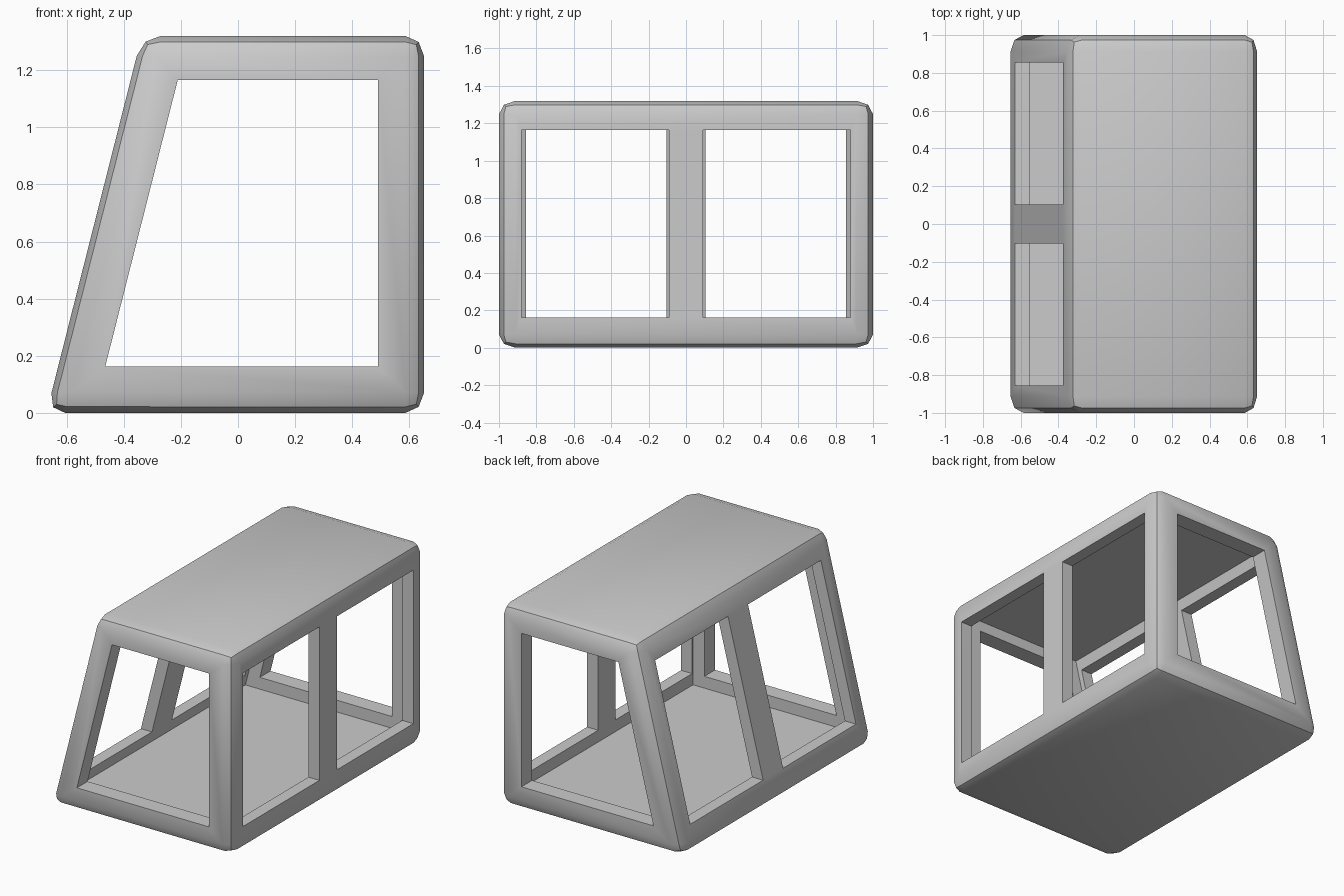
import bpy, bmesh

if "Cube" in bpy.data.objects:
    bpy.data.objects.remove(bpy.data.objects["Cube"])

H = 1.32


def slant(z, inset=0.0):
    """x of the sloping wall at height z."""
    return -0.671 + 0.334 * z / H + inset


def quad(x1, z0, z1, inset):
    return [(slant(z0, inset), z0), (x1, z0), (x1, z1), (slant(z1, inset), z1)]


def prism(name, profile, y0, y1, scale=(1, 1, 1)):
    """Extrude an x-z profile along y, stored in the given object scale."""
    bm = bmesh.new()
    sx, sy, sz = scale
    rings = [[bm.verts.new((x / sx, y / sy, z / sz)) for x, z in profile] for y in (y0, y1)]
    bm.faces.new(rings[0])
    bm.faces.new(rings[1][::-1])
    n = len(profile)
    for i in range(n):
        j = (i + 1) % n
        bm.faces.new((rings[0][i], rings[1][i], rings[1][j], rings[0][j]))
    bmesh.ops.recalc_face_normals(bm, faces=bm.faces)
    me = bpy.data.meshes.new(name)
    bm.to_mesh(me)
    bm.free()
    ob = bpy.data.objects.new(name, me)
    ob.scale = scale
    bpy.context.collection.objects.link(ob)
    return ob


def box_profile(x0, x1, z0, z1):
    return [(x0, z0), (x1, z0), (x1, z1), (x0, z1)]


# Outer cabin body, with rounded edges a little wider along y
cabin = prism("cabin_frame", quad(0.652, 0, H, 0), -1, 1, (0.82, 1.1, 0.9))
bevel = cabin.modifiers.new("rounded_edges", 'BEVEL')
bevel.width = 0.08
bevel.segments = 2
bevel.limit_method = 'NONE'

Z0, Z1 = 0.162, 1.165
cutters = [
    # Hollow interior
    prism("interior_cutter", quad(0.572, 0.085, H - 0.085, 0.08), -0.89, 0.89),
    # End windows
    prism("end_window_cutter", quad(0.49, Z0, Z1, 0.165), -1.2, 1.2),
]
# Paired windows in the upright and sloping walls
for s in (-1, 1):
    a, b = sorted((s * 0.09, s * 0.88))
    cutters.append(prism("upright_window_cutter", box_profile(0.3, 1, Z0, Z1), a, b))
    a, b = sorted((s * 0.103, s * 0.856))
    cutters.append(prism("sloping_window_cutter", box_profile(-1, -0.1, Z0, Z1), a, b))

for c in cutters:
    c.hide_render = True
    m = cabin.modifiers.new(c.name, 'BOOLEAN')
    m.operation = 'DIFFERENCE'
    m.solver = 'EXACT'
    m.object = c

# Apply the cuts, remove the helpers and shade
bpy.context.view_layer.update()
bpy.context.view_layer.objects.active = cabin
for o in bpy.context.scene.objects:
    o.select_set(o == cabin)
for m in list(cabin.modifiers):
    bpy.ops.object.modifier_apply(modifier=m.name)
for c in cutters:
    bpy.data.objects.remove(c)
bpy.ops.object.transform_apply(location=False, rotation=False, scale=True)
bpy.ops.object.shade_smooth_by_angle(angle=0.52)
